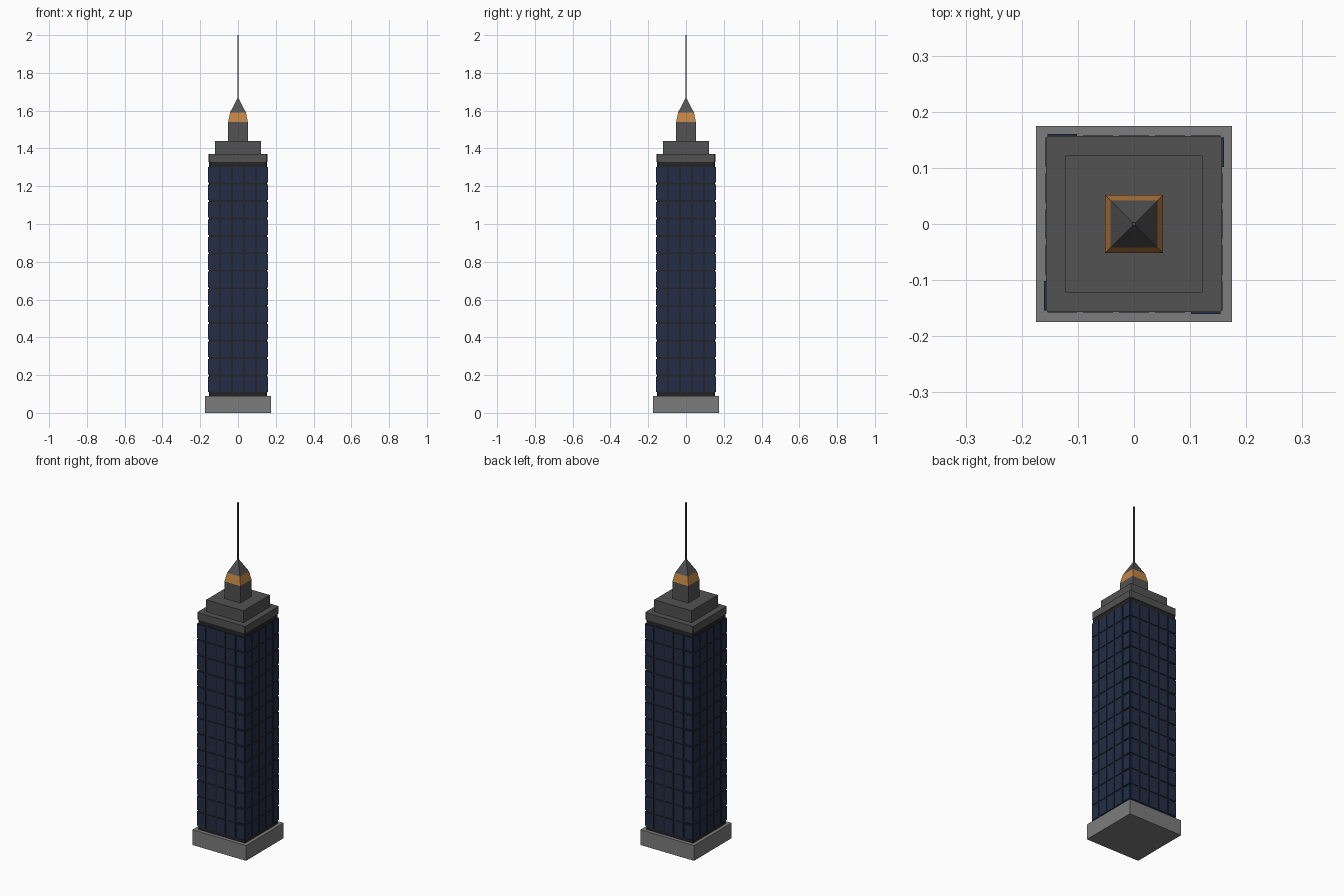
import bpy, bmesh, math
from mathutils import Matrix, Vector

if "Cube" in bpy.data.objects:
    bpy.data.objects.remove(bpy.data.objects["Cube"])


def material(name, color):
    m = bpy.data.materials.new(name)
    m.diffuse_color = (*color, 1)
    m.use_nodes = True
    m.node_tree.nodes["Principled BSDF"].inputs["Base Color"].default_value = m.diffuse_color
    return m


STONE = material("light grey stone", (0.20, 0.20, 0.20))
GREY = material("dark grey", (0.085, 0.085, 0.085))
FRAME = material("near black frame", (0.018, 0.018, 0.018))
GLASS = material("navy glass", (0.016, 0.027, 0.062))
AMBER = material("amber", (0.55, 0.235, 0.06))


def finish(name, bm, mat):
    bmesh.ops.recalc_face_normals(bm, faces=bm.faces)
    me = bpy.data.meshes.new(name)
    bm.to_mesh(me)
    bm.free()
    me.materials.append(mat)
    ob = bpy.data.objects.new(name, me)
    bpy.context.collection.objects.link(ob)
    return ob


def tier(name, mat, z0, z1, r0, r1=None, bevel=0):
    """Square block or frustum: half width r0 at z0, r1 at z1."""
    r1 = r0 if r1 is None else r1
    bm = bmesh.new()
    bmesh.ops.create_cube(bm, size=2)
    for v in bm.verts:
        top = v.co.z > 0
        r = r1 if top else r0
        v.co = (v.co.x * r, v.co.y * r, z1 if top else z0)
    if bevel:
        upright = [e for e in bm.edges
                   if abs(e.verts[0].co.z - e.verts[1].co.z) > 1e-4]
        bmesh.ops.bevel(bm, geom=upright, offset=bevel, segments=1, affect='EDGES')
    return finish(name, bm, mat)


# Plinth, shaft and stepped crown
tier("base_plinth", STONE, 0, 0.09, 0.175)
tier("tower_core", FRAME, 0.09, 1.328, 0.154, bevel=0.005)
tier("cornice_slab", GREY, 1.328, 1.37, 0.157, bevel=0.005)
tier("crown_step", GREY, 1.37, 1.44, 0.122)
tier("lantern_block", GREY, 1.44, 1.54, 0.052)
tier("lantern_glow_band", AMBER, 1.54, 1.59, 0.052, 0.042)
tier("pyramid_roof", GREY, 1.59, 1.668, 0.042, 0.002)
tier("antenna_mast", GREY, 1.65, 2.0, 0.004, 0.003)

# Window plates: 5 columns by 13 rows on each side
bm = bmesh.new()
for side in range(4):
    turn = Matrix.Rotation(side * math.pi / 2, 4, 'Z')
    for col in range(5):
        # the last column of each side stands slightly proud
        face = 0.160 if col == 4 else 0.158
        for row in range(13):
            pos = Vector(((col - 2) * 0.0640, -face + 0.004, 1.260 - row * 0.0923))
            bmesh.ops.create_cube(
                bm, size=1,
                matrix=turn @ Matrix.Translation(pos)
                @ Matrix.Diagonal((0.053, 0.008, 0.083, 1)))
finish("window_panes", bm, GLASS)
